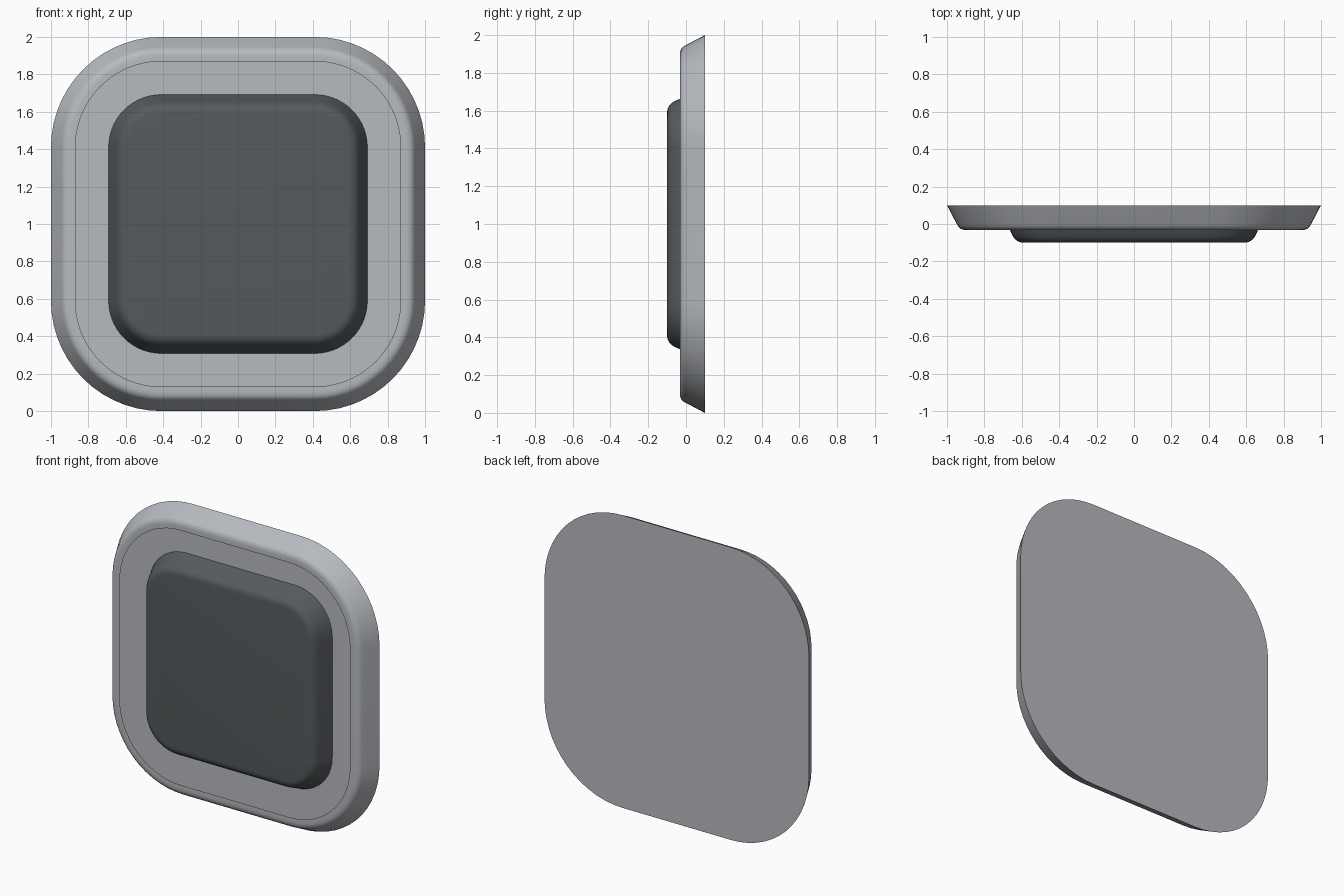
import bpy, bmesh, math

if "Cube" in bpy.data.objects:
    bpy.data.objects.remove(bpy.data.objects["Cube"])

CORNER = 0.41   # all outlines share the same corner centres
STEPS = 14      # segments per rounded corner


def material(name, rgb):
    m = bpy.data.materials.new(name)
    m.diffuse_color = (*rgb, 1.0)
    m.use_nodes = True
    m.node_tree.nodes["Principled BSDF"].inputs["Base Color"].default_value = m.diffuse_color
    return m


def outline(half, y):
    """Rounded square in the xz plane, counter-clockwise seen from the front."""
    r = half - CORNER
    pts = []
    for q, (sx, sz) in enumerate([(1, 1), (-1, 1), (-1, -1), (1, -1)]):
        for i in range(STEPS + 1):
            a = math.pi / 2 * (q + i / STEPS)
            pts.append((sx * CORNER + r * math.cos(a), y,
                        1 + sz * CORNER + r * math.sin(a)))
    return pts


def loft(name, profile, mat, back=False, front=False):
    """Skin rounded squares given as (half width, y) from back to front."""
    bm = bmesh.new()
    rings = [[bm.verts.new(p) for p in outline(h, y)] for h, y in profile]
    n = len(rings[0])
    for a, b in zip(rings, rings[1:]):
        for i in range(n):
            j = (i + 1) % n
            bm.faces.new((a[i], a[j], b[j], b[i]))
    if back:
        bm.faces.new(rings[0][::-1])
    if front:
        bm.faces.new(rings[-1])
    me = bpy.data.meshes.new(name)
    bm.to_mesh(me)
    bm.free()
    me.materials.append(mat)
    ob = bpy.data.objects.new(name, me)
    bpy.context.collection.objects.link(ob)
    bpy.ops.object.select_all(action='DESELECT')
    ob.select_set(True)
    bpy.context.view_layer.objects.active = ob
    bpy.ops.object.shade_smooth_by_angle(angle=math.radians(35))
    return ob


def rounded(start, corner, end, steps=6):
    """Quadratic fillet between two profile points."""
    return [tuple((1 - t) ** 2 * s + 2 * t * (1 - t) * c + t * t * e
                  for s, c, e in zip(start, corner, end))
            for t in (i / steps for i in range(steps + 1))]


light_grey = material("light grey", (0.47, 0.49, 0.52))
dark_grey = material("dark grey", (0.092, 0.102, 0.109))

# Wall plate: flat back, sloped sides, rounded front lip
loft("wall_plate",
     [(1.0, 0.1)] + rounded((0.945, -0.005), (0.931, -0.033), (0.895, -0.033))
     + [(0.87, -0.033)], light_grey, back=True)

# Recessed floor behind the lip
loft("recess_floor", [(0.96, 0.03)], light_grey, front=True)

# Push button with sloped sides and a softened front edge
loft("push_button",
     [(0.692, 0.03)] + rounded((0.655, -0.05), (0.635, -0.1), (0.59, -0.1)),
     dark_grey, front=True)
